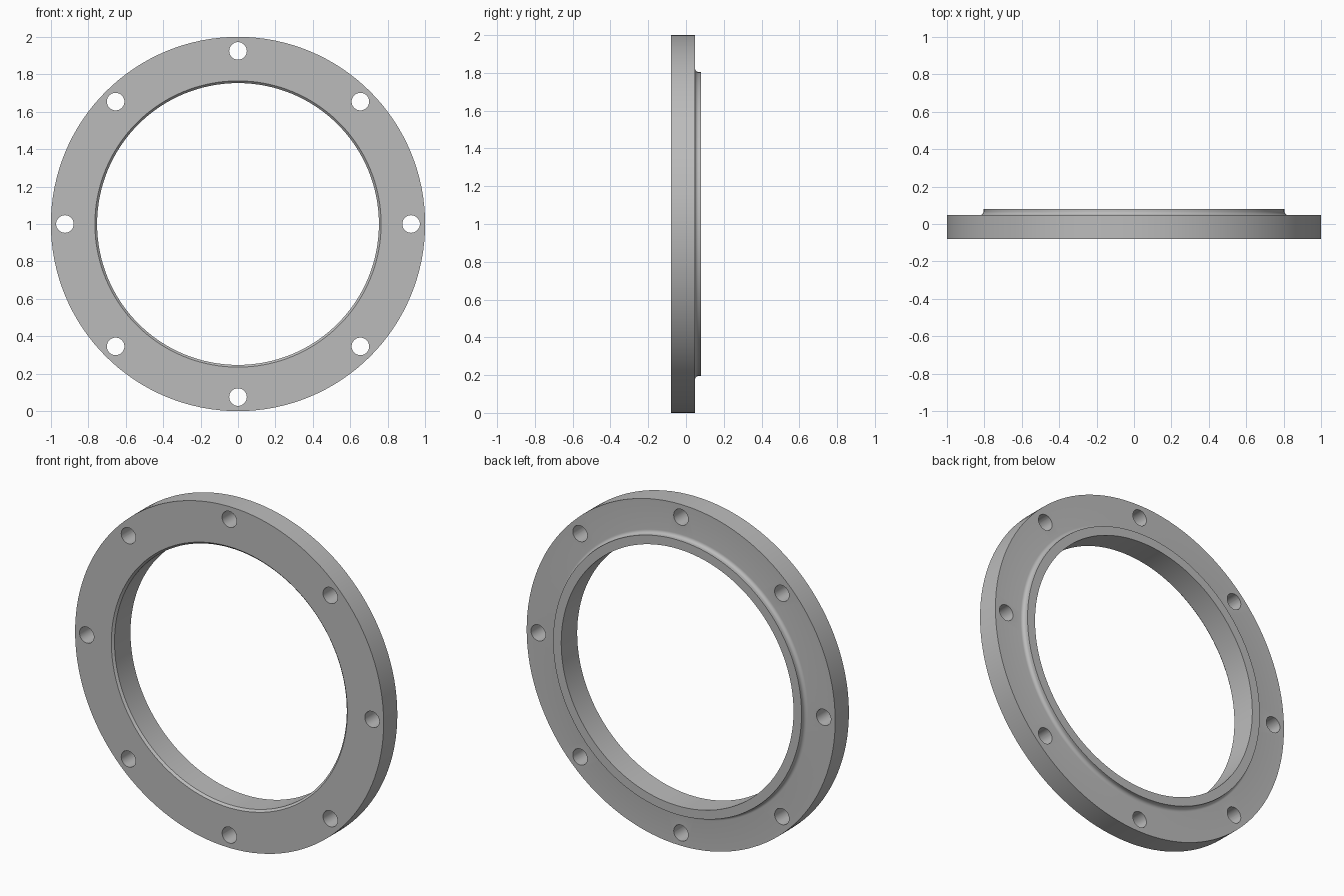
import bpy
import bmesh
from math import cos, sin, pi, radians
from mathutils import Matrix, Vector

if "Cube" in bpy.data.objects:
    bpy.data.objects.remove(bpy.data.objects["Cube"], do_unlink=True)

SEGMENTS = 128
CENTRE = Vector((0, 0, 1))
FRONT, SHOULDER, BACK = -0.08, 0.047, 0.08
OUTER, HUB, BORE = 1.0, 0.805, 0.753
CHAMFER, FILLET = 0.012, 0.02
BOLT_CIRCLE, HOLE, HOLE_COUNT = 0.925, 0.047, 8

steel = bpy.data.materials.new("grey_metal")
steel.use_nodes = True
grey = (0.5, 0.5, 0.5, 1)
steel.diffuse_color = grey
steel.node_tree.nodes["Principled BSDF"].inputs["Base Color"].default_value = grey


def make_object(name, bm):
    bmesh.ops.recalc_face_normals(bm, faces=bm.faces)
    mesh = bpy.data.meshes.new(name)
    bm.to_mesh(mesh)
    bm.free()
    mesh.materials.append(steel)
    obj = bpy.data.objects.new(name, mesh)
    bpy.context.collection.objects.link(obj)
    return obj


# Ring section (radius, depth): chamfered bore, raised hub, fillet to the flange
section = [(BORE + CHAMFER, FRONT), (OUTER, FRONT), (OUTER, SHOULDER)]
for i in range(7):
    a = i / 6 * pi / 2
    section.append((HUB + FILLET * (1 - sin(a)), SHOULDER + FILLET * (1 - cos(a))))
section += [(HUB, BACK), (BORE, BACK), (BORE, FRONT + CHAMFER)]

bm = bmesh.new()
rings = []
for s in range(SEGMENTS):
    t = 2 * pi * s / SEGMENTS
    rings.append([bm.verts.new(CENTRE + Vector((r * cos(t), y, r * sin(t)))) for r, y in section])
for s in range(SEGMENTS):
    a, b = rings[s], rings[(s + 1) % SEGMENTS]
    for i in range(len(section)):
        j = (i + 1) % len(section)
        bm.faces.new((a[i], a[j], b[j], b[i]))
flange = make_object("flange_ring", bm)

# Bolt hole cutters
bm = bmesh.new()
for k in range(HOLE_COUNT):
    t = 2 * pi * k / HOLE_COUNT
    place = Matrix.Translation(CENTRE + Vector((cos(t), 0, sin(t))) * BOLT_CIRCLE)
    bmesh.ops.create_cone(bm, cap_ends=True, segments=32, radius1=HOLE, radius2=HOLE,
                          depth=0.4, matrix=place @ Matrix.Rotation(pi / 2, 4, "X"))
cutter = make_object("bolt_hole_cutter", bm)
cutter.hide_render = True

# Drill the holes, then shade
drill = flange.modifiers.new("bolt_holes", "BOOLEAN")
drill.operation = "DIFFERENCE"
drill.solver = "EXACT"
drill.object = cutter
bpy.ops.object.select_all(action="DESELECT")
flange.select_set(True)
bpy.context.view_layer.objects.active = flange
bpy.ops.object.modifier_apply(modifier=drill.name)
bpy.data.objects.remove(cutter, do_unlink=True)
bpy.ops.object.shade_smooth_by_angle(angle=radians(30))
